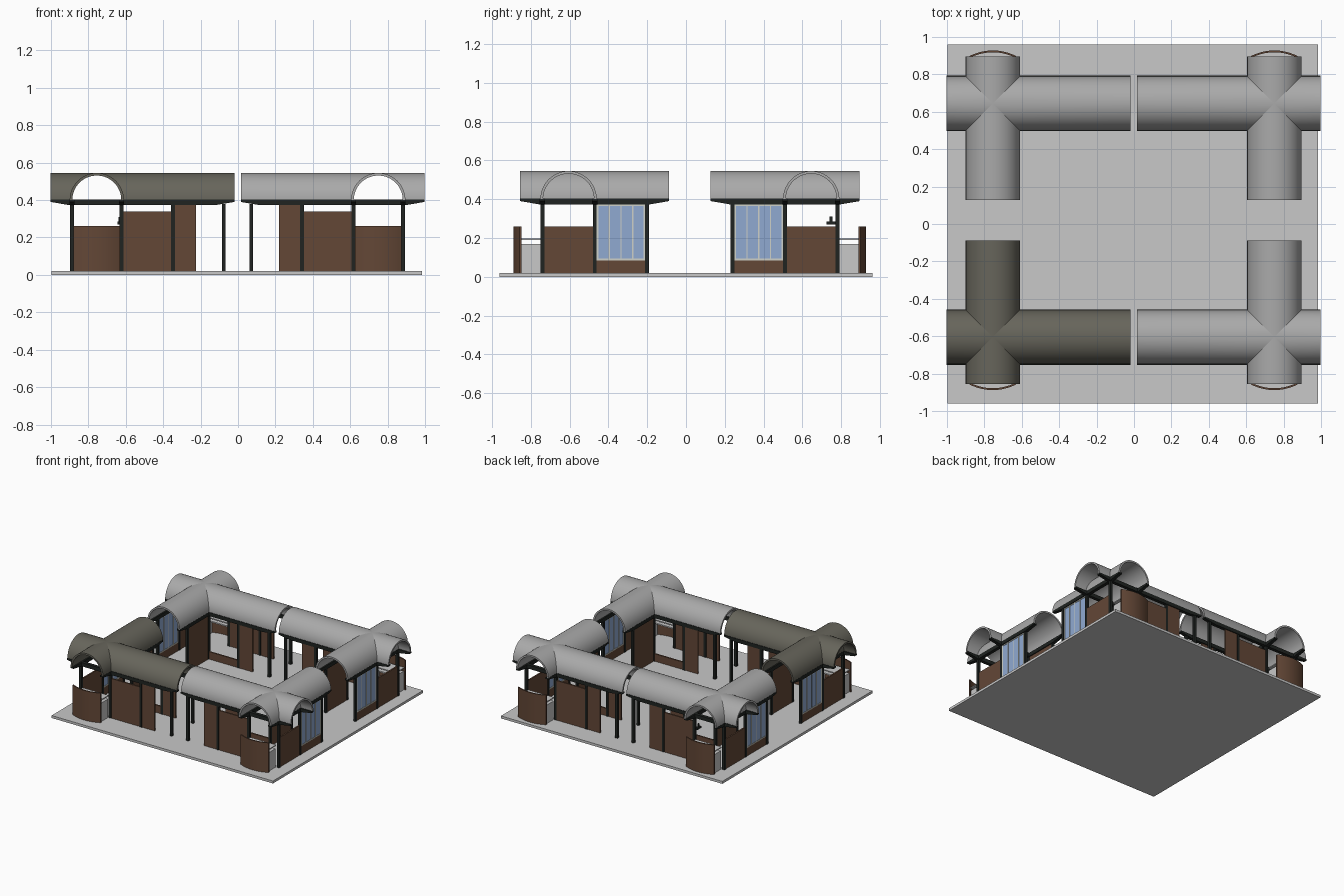
import bpy, bmesh, math

if "Cube" in bpy.data.objects:
    bpy.data.objects.remove(bpy.data.objects["Cube"])

X0, Y0 = -0.0025, 0.02          # mirror centre of the four pavilions
UC, VC, ZC = 0.7525, 0.625, 0.40  # vault crossing point
RO, RI = 0.145, 0.131
QUADS = {"front_left": (-1, -1), "front_right": (1, -1),
         "back_left": (-1, 1), "back_right": (1, 1)}


def material(name, r, g, b):
    m = bpy.data.materials.new(name)
    m.diffuse_color = (r, g, b, 1)
    m.use_nodes = True
    m.node_tree.nodes["Principled BSDF"].inputs["Base Color"].default_value = m.diffuse_color
    return m


ROOF = material("roof grey", 0.40, 0.40, 0.40)
DARK_ROOF = material("dark olive grey", 0.135, 0.13, 0.105)
STONE = material("light stone", 0.58, 0.58, 0.58)
BROWN = material("brown panel", 0.125, 0.063, 0.037)
BLACK = material("black steel", 0.014, 0.017, 0.015)
GLASS = material("blue glass", 0.28, 0.40, 0.64)
FRAME = material("pale frame", 0.62, 0.64, 0.58)


def finish(name, bm, mat, smooth=False):
    bmesh.ops.recalc_face_normals(bm, faces=bm.faces)
    me = bpy.data.meshes.new(name)
    bm.to_mesh(me)
    bm.free()
    me.materials.append(mat)
    ob = bpy.data.objects.new(name, me)
    bpy.context.collection.objects.link(ob)
    if smooth:
        bpy.context.view_layer.objects.active = ob
        ob.select_set(True)
        bpy.ops.object.shade_smooth_by_angle(angle=math.radians(35))
        ob.select_set(False)
    return ob


def loft(bm, a, b, strip_caps=False):
    """Join two closed rings of points and cap them."""
    va, vb = [bm.verts.new(p) for p in a], [bm.verts.new(p) for p in b]
    n = len(va)
    for i in range(n):
        j = (i + 1) % n
        bm.faces.new((va[i], va[j], vb[j], vb[i]))
    for v in (va, vb):
        if strip_caps:
            for i in range(n // 2 - 1):
                bm.faces.new((v[i], v[i + 1], v[n - 2 - i], v[n - 1 - i]))
        else:
            bm.faces.new(v)


def box(bm, u0, u1, v0, v1, z0, z1):
    ring = [(u0, v0), (u1, v0), (u1, v1), (u0, v1)]
    loft(bm, [(u, v, z0) for u, v in ring], [(u, v, z1) for u, v in ring])


def place(bm, sx, sy):
    for v in bm.verts:
        v.co.x, v.co.y = X0 + sx * v.co.x, Y0 + sy * v.co.y


def pavilion_part(name, mat, build, smooth=False):
    """Build a part once in local space and mirror it to all corners."""
    for q, s in QUADS.items():
        bm = bmesh.new()
        build(bm)
        place(bm, *s)
        finish(q + "_" + name, bm, mat, smooth)


# ground slab
bm = bmesh.new()
box(bm, -0.997, 0.985, -0.96, 0.96, 0, 0.02)
finish("ground_slab", bm, STONE)

# crossing barrel vaults
N = 32
ARC = [i * math.pi / N for i in range(N + 1)]
PROFILE = ([(RO * math.cos(t), RO * math.sin(t)) for t in ARC] +
           [(RI * math.cos(t), RI * math.sin(t)) for t in reversed(ARC)])


def roof(bm):
    loft(bm, [(UC + d, 0.107, ZC + h) for d, h in PROFILE],
         [(UC + d, 0.875, ZC + h) for d, h in PROFILE], True)
    for end, s in ((0.0175, -1), (1.0, 1)):   # mitred side vaults
        loft(bm, [(end, VC + d, ZC + h) for d, h in PROFILE],
             [(UC + s * abs(d), VC + d, ZC + h) for d, h in PROFILE], True)


for q, s in QUADS.items():
    bm = bmesh.new()
    roof(bm)
    place(bm, *s)
    finish(q + "_vault_roof", bm, DARK_ROOF if q == "front_left" else ROOF, True)

UO, UI, VO, VI = 0.885, 0.62, 0.76, 0.49   # post grid lines


# eave beams with tapered ends
def beams(bm):
    def prof(a, b):
        return [(a, 0.403), (b, 0.403), (b, 0.39), (b - 0.1, 0.373),
                (a + 0.1, 0.373), (a, 0.39)]
    w = 0.0135
    for c in (UO, UI):
        p = prof(0.107, 0.875)
        loft(bm, [(c - w, v, z) for v, z in p], [(c + w, v, z) for v, z in p])
    for c in (VO, VI):
        p = prof(0.0175, 1.0)
        loft(bm, [(u, c - w, z) for u, z in p], [(u, c + w, z) for u, z in p])


pavilion_part("eave_beams", BLACK, beams)


# posts
def posts(bm):
    w = 0.01
    spots = [(u, v) for u in (UO, UI, 0.345, 0.073) for v in (VO, VI)]
    for u, v in spots + [(UO, 0.22), (UI, 0.22)]:
        box(bm, u - w, u + w, v - w, v + w, 0.02, 0.38)


pavilion_part("posts", BLACK, posts)


# brown wall panels
def panels(bm):
    t = 0.006
    box(bm, UI, 0.345, VO - t, VO + t, 0.02, 0.34)        # outer wall
    box(bm, 0.345, 0.222, VO - t, VO + t, 0.02, 0.375)    # outer tall panel
    box(bm, 0.345, 0.222, VI - t, VI + t, 0.02, 0.375)    # inner tall panel
    box(bm, UI, 0.345, VI - t, VI + t, 0.02, 0.08)        # inner low wall
    box(bm, UO - t, UO + t, VI, VO, 0.02, 0.26)           # side wall
    box(bm, UO - t, UO + t, 0.22, VI, 0.02, 0.085)        # wall under window
    box(bm, UI - t, UI + t, 0.22, VI, 0.02, 0.375)        # courtyard panel


pavilion_part("wall_panels", BROWN, panels)


# curved screen at the outer end
def screen(bm):
    pts = [-1 + i / 8 for i in range(17)]
    ring = ([(UC + 0.125 * p, 0.908 - 0.03 * p * p) for p in pts] +
            [(UC + 0.125 * p, 0.898 - 0.03 * p * p) for p in reversed(pts)])
    loft(bm, [(u, v, 0.02) for u, v in ring], [(u, v, 0.26) for u, v in ring])


pavilion_part("curved_screen", BROWN, screen, True)


# counter and rail behind the screen
def counter(bm):
    box(bm, 0.635, 0.645, 0.77, 0.87, 0.02, 0.17)
    box(bm, 0.855, 0.865, 0.77, 0.87, 0.02, 0.17)
    box(bm, 0.635, 0.865, 0.77, 0.87, 0.16, 0.17)
    box(bm, 0.635, 0.865, 0.765, 0.875, 0.19, 0.198)


pavilion_part("counter", STONE, counter)


# window glass and frame
def glass(bm):
    box(bm, UO - 0.003, UO + 0.003, 0.23, 0.48, 0.085, 0.373)


def frame(bm):
    t = 0.006
    for i in range(5):
        v = 0.234 + i * 0.0605
        w = 0.004 if i in (0, 4) else 0.003
        box(bm, UO - t, UO + t, v - w, v + w, 0.085, 0.373)
    for z in (0.085, 0.365):
        box(bm, UO - t, UO + t, 0.23, 0.48, z, z + 0.008)


pavilion_part("window_glass", GLASS, glass)
pavilion_part("window_frame", FRAME, frame)

# small lamp on one inner post
bm = bmesh.new()
box(bm, -0.645, -0.625, 0.725, 0.775, 0.27, 0.285)
box(bm, -0.64, -0.63, 0.74, 0.755, 0.285, 0.31)
finish("small_lamp", bm, BLACK)
